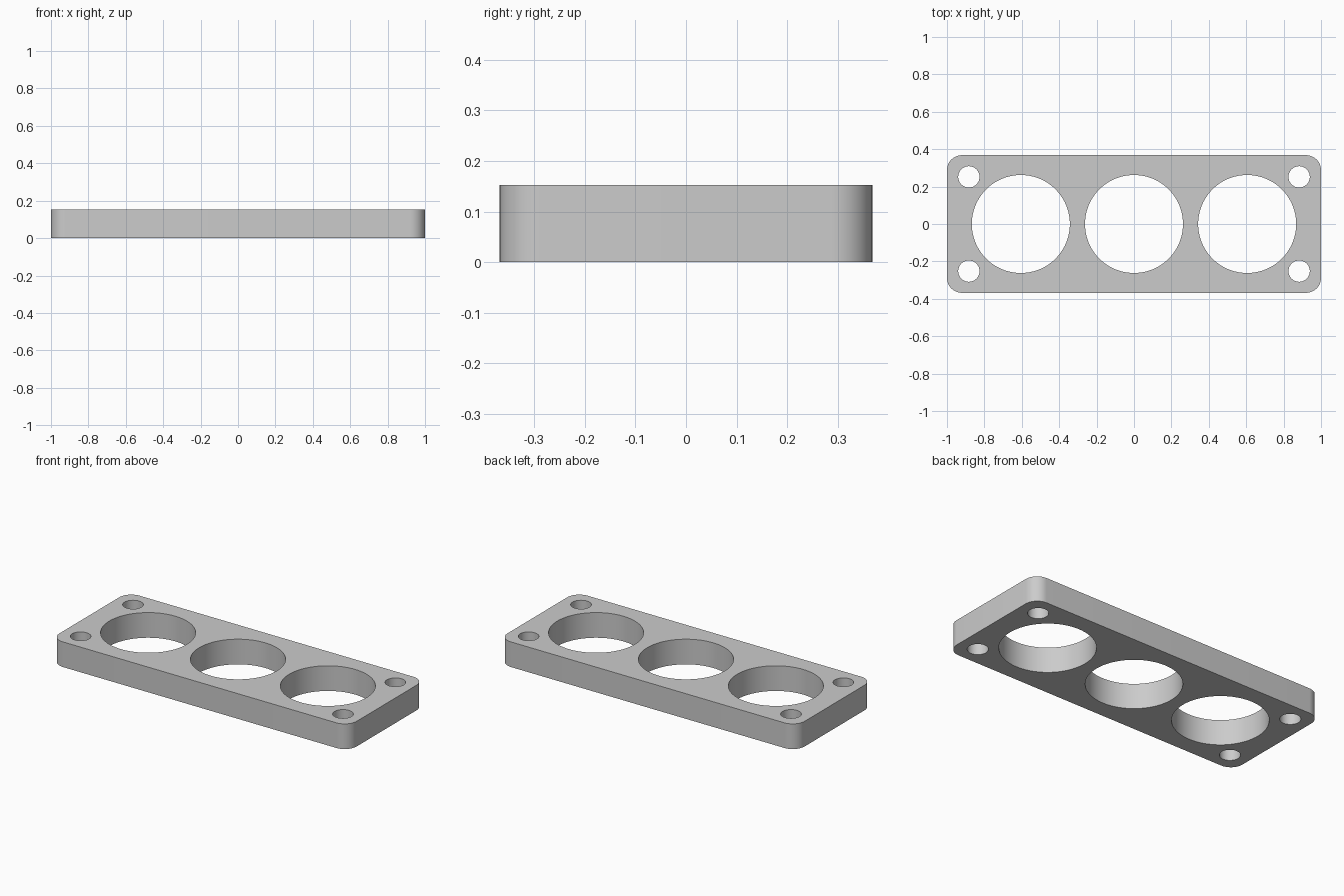
import bpy
import bmesh

LENGTH, WIDTH, HEIGHT = 2.0, 0.736, 0.153
CORNER_RADIUS = 0.08

old = bpy.data.objects.get("Cube")
if old:
    bpy.data.objects.remove(old, do_unlink=True)

grey = bpy.data.materials.new("plain grey")
grey.use_nodes = True
colour = (0.6, 0.6, 0.6, 1)
grey.diffuse_color = colour
grey.node_tree.nodes["Principled BSDF"].inputs["Base Color"].default_value = colour

# Plate: a block with its four upright edges rounded
bm = bmesh.new()
bmesh.ops.create_cube(bm, size=1)
bmesh.ops.scale(bm, vec=(LENGTH, WIDTH, HEIGHT), verts=bm.verts)
bmesh.ops.translate(bm, vec=(0, 0, HEIGHT / 2), verts=bm.verts)
upright = [e for e in bm.edges
           if abs(e.verts[0].co.z - e.verts[1].co.z) > HEIGHT / 2]
bmesh.ops.bevel(bm, geom=upright, offset=CORNER_RADIUS, segments=12,
                profile=0.5, affect='EDGES')
mesh = bpy.data.meshes.new("mounting_plate")
bm.to_mesh(mesh)
bm.free()
plate = bpy.data.objects.new("mounting_plate", mesh)
bpy.context.collection.objects.link(plate)
mesh.materials.append(grey)


def drill(x, y, radius, sides):
    """Cut a round hole straight through the plate."""
    bpy.ops.mesh.primitive_cylinder_add(
        vertices=sides, radius=radius, depth=HEIGHT * 3,
        location=(x, y, HEIGHT / 2))
    cutter = bpy.context.object
    cutter.name = "hole_cutter"
    cutter.hide_render = True
    cutter.data.materials.append(grey)
    cut = plate.modifiers.new("hole", 'BOOLEAN')
    cut.operation = 'DIFFERENCE'
    cut.solver = 'EXACT'
    cut.object = cutter
    bpy.context.view_layer.objects.active = plate
    bpy.ops.object.modifier_apply(modifier=cut.name)
    bpy.data.objects.remove(cutter, do_unlink=True)


# Three large openings in a row
for x in (-0.605, 0, 0.605):
    drill(x, 0, 0.262, 96)

# Four corner screw holes
for x in (-0.883, 0.883):
    for y in (-0.252, 0.252):
        drill(x, y, 0.057, 48)

# Smooth round walls, crisp rims
bpy.ops.object.select_all(action='DESELECT')
plate.select_set(True)
bpy.context.view_layer.objects.active = plate
bpy.ops.object.shade_smooth_by_angle(angle=0.52)
